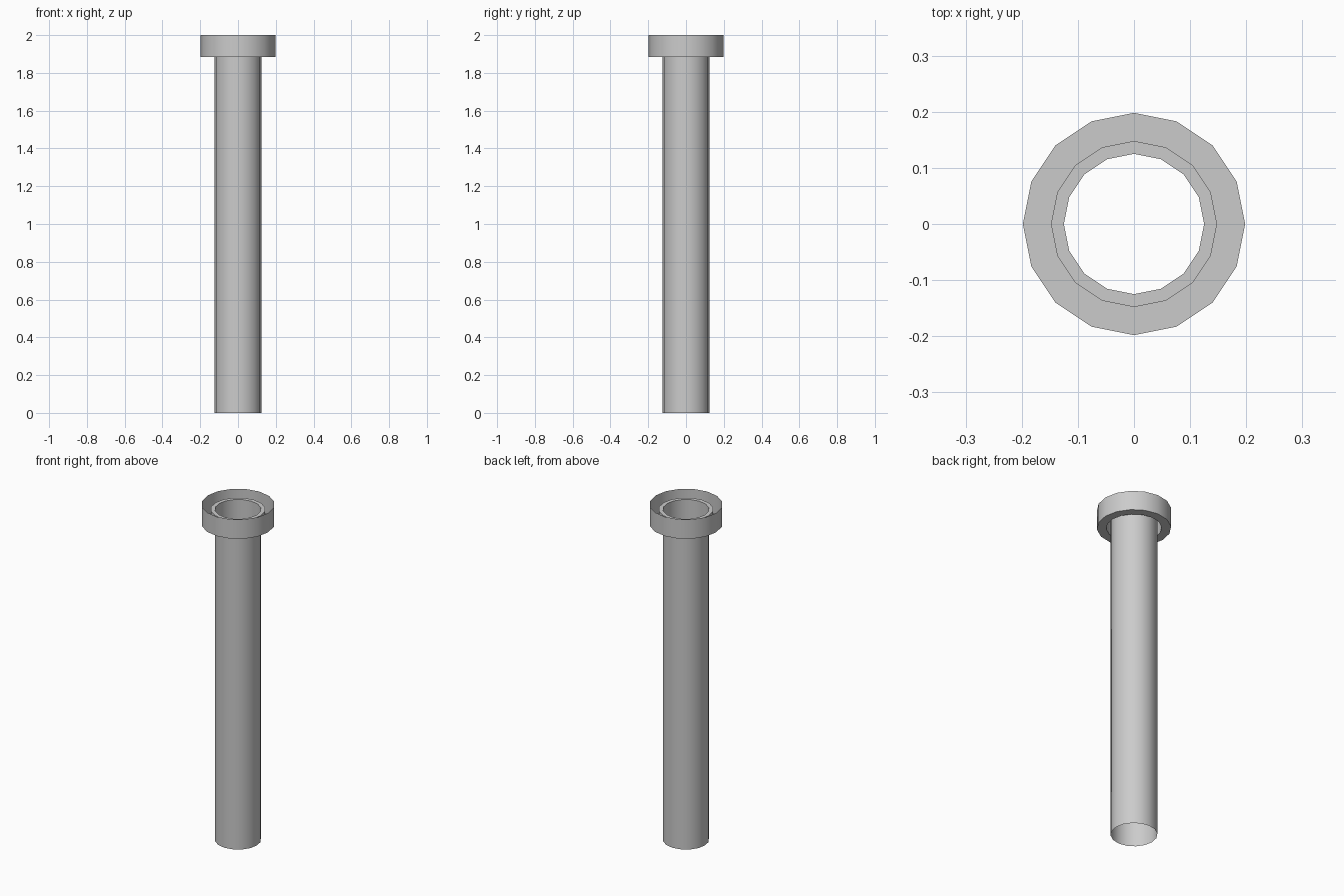
import bpy, bmesh
from math import sin, cos, pi, radians

if "Cube" in bpy.data.objects:
    bpy.data.objects.remove(bpy.data.objects["Cube"])

SIDES = 16


def lathe(name, profile):
    """Revolve an open (radius, z) profile into a thin single-walled shell."""
    bm = bmesh.new()
    rings = [[bm.verts.new((r * sin(2 * pi * i / SIDES), -r * cos(2 * pi * i / SIDES), z))
              for i in range(SIDES)] for r, z in profile]
    for low, high in zip(rings, rings[1:]):
        for i in range(SIDES):
            j = (i + 1) % SIDES
            bm.faces.new((low[i], low[j], high[j], high[i]))
    mesh = bpy.data.meshes.new(name)
    bm.to_mesh(mesh)
    bm.free()
    obj = bpy.data.objects.new(name, mesh)
    bpy.context.collection.objects.link(obj)
    bpy.ops.object.select_all(action='DESELECT')
    obj.select_set(True)
    bpy.context.view_layer.objects.active = obj
    bpy.ops.object.shade_smooth_by_angle(angle=radians(35))
    return obj


# Open pipe whose top folds over a lip, down into a trough and up the collar wall
lathe("pipe_with_collar", [
    (0.125, 0.0), (0.125, 1.97),   # pipe
    (0.148, 1.97), (0.148, 1.885), # lip
    (0.198, 1.885), (0.198, 2.0),  # collar
])
